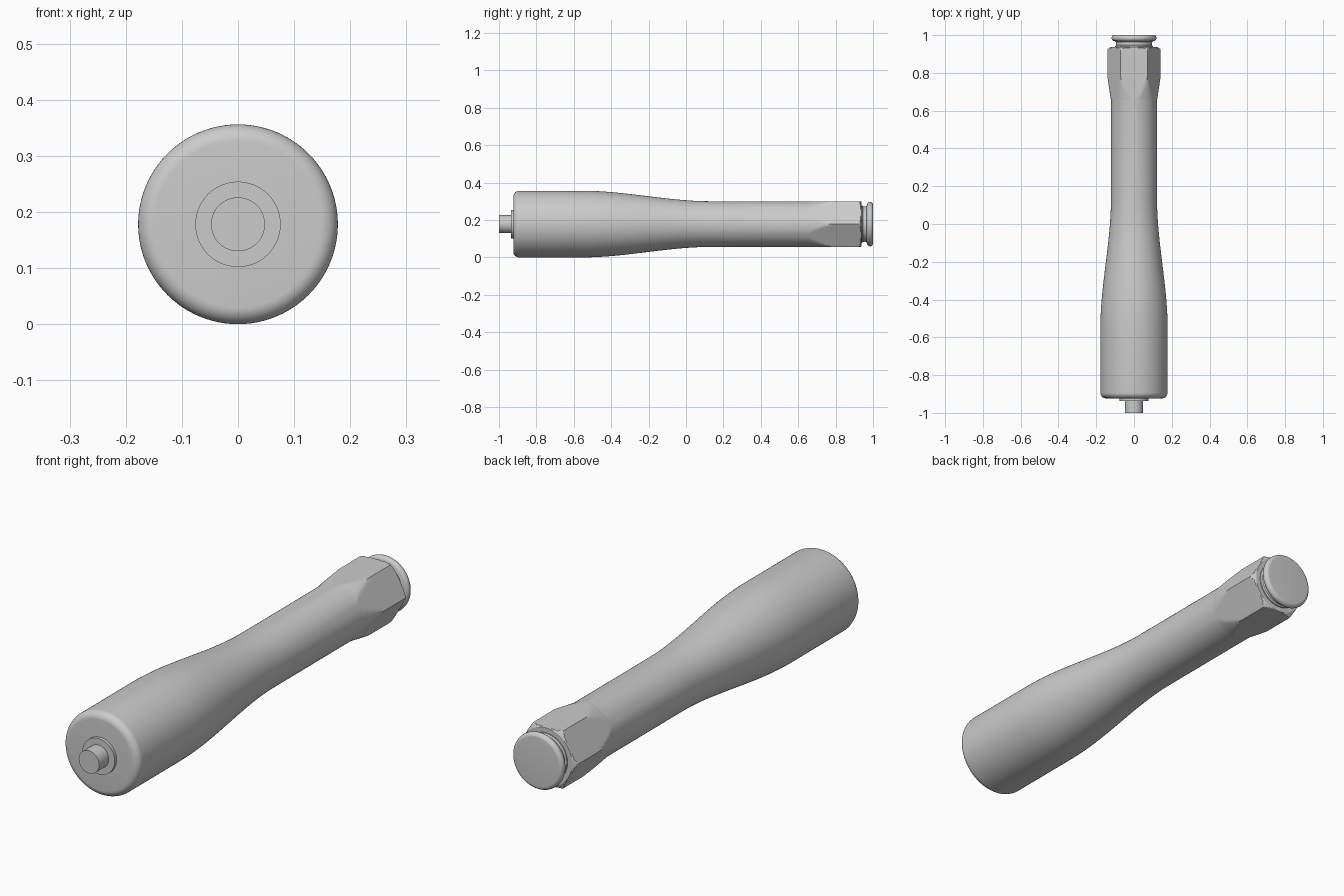
import bpy, bmesh, math

cube = bpy.data.objects.get("Cube")
if cube:
    bpy.data.objects.remove(cube, do_unlink=True)

AXIS_Z = 0.178
SEGMENTS = 96
APOTHEM = 0.122

# Single material
grey = bpy.data.materials.new("plain grey")
grey.use_nodes = True
colour = (0.6, 0.6, 0.6, 1)
grey.diffuse_color = colour
grey.node_tree.nodes["Principled BSDF"].inputs["Base Color"].default_value = colour


def hex_radius(angle):
    """Distance to the side of a hexagon with corners at left and right."""
    local = angle % (math.pi / 3) - math.pi / 6
    return APOTHEM / math.cos(local)


def arc(y, r, radius, start, end, steps=8):
    """Profile points (y, r) on an arc, angles in degrees from +y towards +r."""
    angles = [math.radians(start + (end - start) * i / steps) for i in range(steps + 1)]
    return [(y + radius * math.cos(a), r + radius * math.sin(a)) for a in angles]


def lathe(name, profile, hex_from=None):
    """Turn (y, r) points round the long axis; trim to a hexagon past hex_from."""
    bm = bmesh.new()
    rings = []
    for y, r in profile:
        ring = []
        for i in range(SEGMENTS):
            a = 2 * math.pi * i / SEGMENTS
            d = min(r, hex_radius(a)) if hex_from is not None and y > hex_from else r
            ring.append(bm.verts.new((d * math.cos(a), y, AXIS_Z + d * math.sin(a))))
        rings.append(ring)
    for low, high in zip(rings, rings[1:]):
        for i in range(SEGMENTS):
            j = (i + 1) % SEGMENTS
            bm.faces.new((low[i], low[j], high[j], high[i]))
    bm.faces.new(rings[0])
    bm.faces.new(rings[-1])
    bmesh.ops.recalc_face_normals(bm, faces=bm.faces)
    mesh = bpy.data.meshes.new(name)
    bm.to_mesh(mesh)
    bm.free()
    mesh.materials.append(grey)
    obj = bpy.data.objects.new(name, mesh)
    bpy.context.collection.objects.link(obj)
    bpy.ops.object.select_all(action='DESELECT')
    obj.select_set(True)
    bpy.context.view_layer.objects.active = obj
    bpy.ops.object.shade_smooth_by_angle(angle=math.radians(22))
    return obj


# Handle: rounded front rim, smooth taper into the neck, flare into the hexagon
handle = arc(-0.893, 0.148, 0.03, 180, 90)
for i in range(25):
    t = i / 24
    ease = t * t * (3 - 2 * t)
    handle.append((-0.55 + 0.68 * t, 0.178 - (0.178 - APOTHEM) * ease))
for i in range(17):
    t = i / 16
    handle.append((0.655 + 0.125 * t, APOTHEM + 0.019 * t))
handle += [(0.925, 0.141), (0.929, 0.136), (0.933, 0.129), (0.937, 0.121)]
lathe("handle", handle, hex_from=0.6)

# Front washer and pin
lathe("front_washer", [(-0.936, 0.076), (-0.915, 0.076)])
lathe("front_pin", [(-1.0, 0.048), (-0.93, 0.048)])

# Rear button: grooved stem, flare and rounded disc
button = [(0.93, 0.1), (0.942, 0.1), (0.947, 0.095), (0.958, 0.094), (0.965, 0.097)]
button += arc(0.984, 0.103, 0.016, 180, 0, 14)
lathe("rear_button", button)
